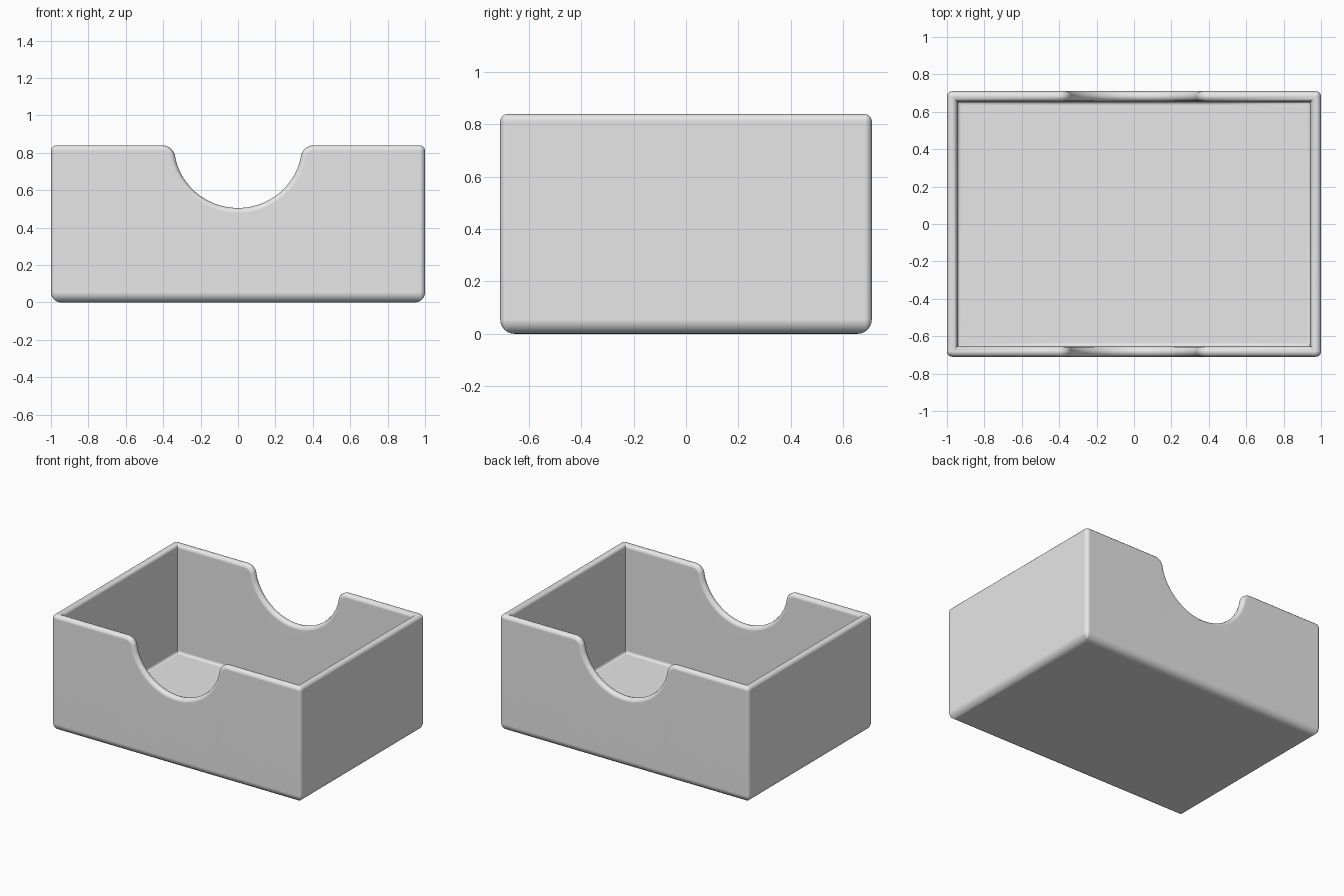
import bpy, bmesh
from math import sin, cos, pi, radians

if "Cube" in bpy.data.objects:
    bpy.data.objects.remove(bpy.data.objects["Cube"])

HALF_X, HALF_Y, HEIGHT = 1.0, 0.71, 0.84
WALL, FLOOR = 0.055, 0.055
CORNER, FOOT, COVE = 0.028, 0.055, 0.02
STEPS = 6

grey = bpy.data.materials.new("plain grey")
grey.use_nodes = True
colour = (0.8, 0.8, 0.8, 1)
grey.diffuse_color = colour
grey.node_tree.nodes["Principled BSDF"].inputs["Base Color"].default_value = colour


def notch_samples():
    """Thumb notch from left to right: x, z, normal x, normal z."""
    bowl, lip, lean = 0.345, 0.07, radians(72)
    lip_x = 0.405
    right = []
    for i in range(13):
        a = lean * i / 12
        right.append((bowl * sin(a), 0.85 - bowl * cos(a), -sin(a), cos(a)))
    for i in range(9):
        a = lean * (1 - i / 8)
        right.append((lip_x - lip * sin(a), HEIGHT - lip + lip * cos(a), -sin(a), cos(a)))
    left = [(-x, z, -nx, nz) for x, z, nx, nz in reversed(right[1:])]
    return left + right


def ring(inset, drop=None, level=None, rim=WALL / 2):
    """One closed loop: inset in plan, at a level or a drop below the rim."""
    # The walls below the rim keep the x positions of the rim's lowest edge
    depth = rim if drop is None else drop
    radius = max(CORNER - inset, 0)
    cx, cy = HALF_X - inset - radius, HALF_Y - inset - radius
    points = []

    def corner(sx, sy, start):
        for i in range(STEPS + 1):
            a = start + pi / 2 * i / STEPS
            z = HEIGHT - depth if level is None else level
            points.append((sx * cx + radius * cos(a), sy * cy + radius * sin(a), z))

    def wall(side):
        for x, z, nx, nz in notch_samples()[::-side]:
            top = z - nz * depth
            points.append((x - nx * depth, side * (HALF_Y - inset),
                           top if level is None else level))

    corner(-1, -1, pi)
    wall(-1)
    corner(1, -1, -pi / 2)
    corner(1, 1, 0)
    wall(1)
    corner(-1, 1, pi / 2)
    return points


# Cross-section of the shell: foot rounding, rim rounding, floor cove
quarter = [pi / 2 * i / STEPS for i in range(STEPS + 1)]
rim = WALL / 2
loops = [ring(FOOT - FOOT * sin(a), level=FOOT - FOOT * cos(a)) for a in quarter]
loops += [ring(rim - rim * cos(2 * a), drop=rim - rim * sin(2 * a)) for a in quarter]
loops += [ring(WALL + COVE - COVE * cos(a), level=FLOOR + COVE - COVE * sin(a)) for a in quarter]

# Open tray with a notch in the front and back walls
bm = bmesh.new()
rows = [[bm.verts.new(p) for p in loop] for loop in loops]
for low, high in zip(rows, rows[1:]):
    for i in range(len(low)):
        bm.faces.new((low[i - 1], low[i], high[i], high[i - 1]))
bm.faces.new(rows[0][::-1])
bm.faces.new(rows[-1])
bmesh.ops.remove_doubles(bm, verts=bm.verts, dist=0.0002)
bmesh.ops.recalc_face_normals(bm, faces=bm.faces)
mesh = bpy.data.meshes.new("tray")
bm.to_mesh(mesh)
bm.free()
mesh.materials.append(grey)

tray = bpy.data.objects.new("tray", mesh)
bpy.context.collection.objects.link(tray)
bpy.ops.object.select_all(action="DESELECT")
tray.select_set(True)
bpy.context.view_layer.objects.active = tray
bpy.ops.object.shade_smooth_by_angle(angle=radians(40))
weighted = tray.modifiers.new("even shading", "WEIGHTED_NORMAL")
weighted.keep_sharp = True
